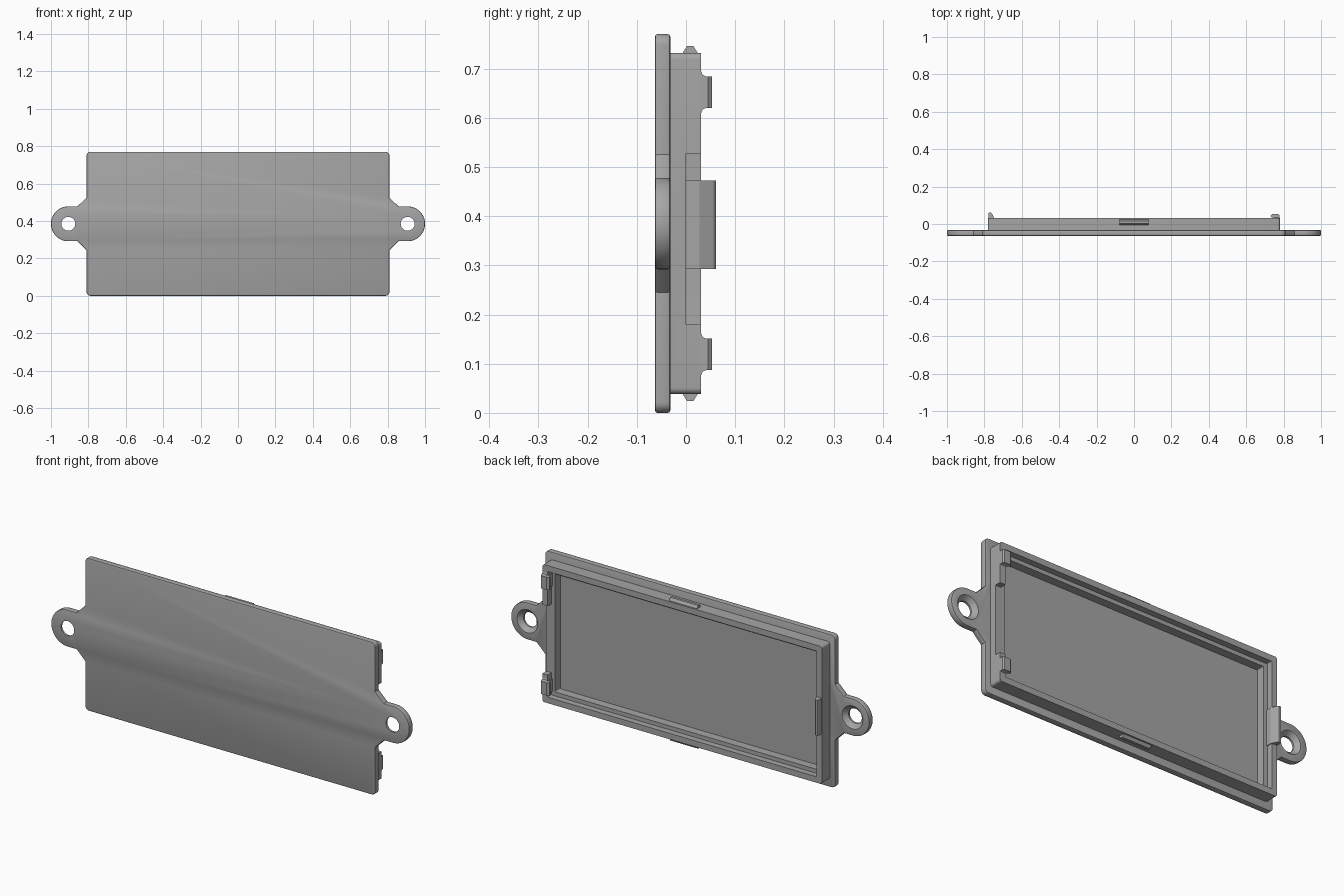
import bpy, bmesh
from math import sin, cos, pi, radians
from mathutils import Matrix

if "Cube" in bpy.data.objects:
    bpy.data.objects.remove(bpy.data.objects["Cube"])

grey = bpy.data.materials.new("plain_grey")
grey.use_nodes = True
colour = (0.38, 0.38, 0.38, 1)
grey.diffuse_color = colour
grey.node_tree.nodes["Principled BSDF"].inputs["Base Color"].default_value = colour

MID = 0.385  # height of the centre line


def finish(name, bm):
    bmesh.ops.recalc_face_normals(bm, faces=bm.faces)
    mesh = bpy.data.meshes.new(name)
    bm.to_mesh(mesh)
    bm.free()
    mesh.materials.append(grey)
    ob = bpy.data.objects.new(name, mesh)
    bpy.context.collection.objects.link(ob)
    return ob


def prism(name, pts, axis, lo, hi):
    """Extrude a 2D outline along one axis from lo to hi."""
    def place(a, b, t):
        return {"x": (t, a, b), "y": (a, t, b), "z": (a, b, t)}[axis]
    bm = bmesh.new()
    face = bm.faces.new([bm.verts.new(place(a, b, lo)) for a, b in pts])
    new = bmesh.ops.extrude_face_region(bm, geom=[face])["geom"]
    bmesh.ops.translate(bm, vec=place(0, 0, hi - lo),
                        verts=[v for v in new if isinstance(v, bmesh.types.BMVert)])
    return finish(name, bm)


def rounded_rect(hx, hz, r, steps=6):
    pts = []
    for q, (sx, sz) in enumerate([(1, 1), (-1, 1), (-1, -1), (1, -1)]):
        for i in range(steps + 1):
            a = (q + i / steps) * pi / 2
            pts.append((sx * (hx - r) + r * cos(a), MID + sz * (hz - r) + r * sin(a)))
    return pts


def cone(name, x, r_front, r_back, lo, hi):
    bm = bmesh.new()
    bmesh.ops.create_cone(bm, cap_ends=True, segments=48, radius1=r_back, radius2=r_front,
                          depth=hi - lo, matrix=Matrix.Translation((x, (lo + hi) / 2, MID))
                          @ Matrix.Rotation(radians(90), 4, "X"))
    return finish(name, bm)


def apply(ob, mod):
    bpy.context.view_layer.objects.active = ob
    bpy.ops.object.modifier_apply(modifier=mod.name)


def cut(ob, cutter):
    cutter.hide_render = True
    mod = ob.modifiers.new("cut", "BOOLEAN")
    mod.object = cutter
    mod.operation = "DIFFERENCE"
    mod.solver = "EXACT"
    apply(ob, mod)
    bpy.data.objects.remove(cutter)


# Cover plate with an ear on each side
ear_x, ear_r = 0.907, 0.093
ear = [(0.81, MID - 0.14), (0.858, MID - ear_r)]
ear += [(ear_x + ear_r * sin(a), MID - ear_r * cos(a))
        for a in (pi * i / 32 for i in range(33))]
ear += [(0.858, MID + ear_r), (0.81, MID + 0.14)]
corners = rounded_rect(0.81, MID, 0.022)
outline = corners[:14] + [(-x, z) for x, z in reversed(ear)] + corners[14:] + ear
plate = prism("cover_plate", outline, "y", -0.063, -0.032)
bevel = plate.modifiers.new("edge", "BEVEL")
bevel.width = 0.005
bevel.segments = 2
bevel.limit_method = "ANGLE"
bevel.angle_limit = radians(60)
apply(plate, bevel)

# Screw holes, countersunk at the back
for x in (-ear_x, ear_x):
    cut(plate, cone("hole_cutter", x, 0.037, 0.037, -0.1, 0.1))
    cut(plate, cone("sink_cutter", x, 0.034, 0.06, -0.056, -0.03))

# Raised rim with an inner ledge around a sunken floor
rim = prism("rim", rounded_rect(0.78, 0.347, 0.013), "y", -0.034, 0.031)
cut(rim, prism("ledge_cutter", rounded_rect(0.75, 0.317, 0.004), "y", 0, 0.1))
for part in (rim, plate):
    cut(part, prism("pocket_cutter", rounded_rect(0.73, 0.297, 0.004), "y", -0.042, 0.1))
notch = [(0, 0.18), (0.1, 0.18), (0.1, 0.527), (0, 0.527)]
cut(rim, prism("notch_cutter", notch, "x", 0.745, 0.9))

# Snap bumps on the top and bottom of the rim
for name, side in (("top_bump", 1), ("bottom_bump", -1)):
    profile = [(-0.006, 0.34), (-0.006, 0.348), (0.002, 0.361), (0.015, 0.361),
               (0.023, 0.348), (0.023, 0.34)]
    prism(name, [(y, MID + side * z) for y, z in profile], "x", -0.078, 0.078)

# Latch tab on the right end
tab = [(-0.779, 0), (-0.779, 0.056), (-0.776, 0.061), (-0.765, 0.061),
       (-0.759, 0.056), (-0.746, 0.027), (-0.746, 0)]
prism("latch_tab", tab, "z", 0.293, 0.472)

# Paired hooks on the left end, with flared feet
hook = [(0.779, 0.0), (0.779, 0.045), (0.772, 0.053), (0.74, 0.053),
        (0.729, 0.045), (0.729, 0.04), (0.745, 0.031), (0.745, 0.0)]
for name, z in (("lower_hook", 0.119), ("upper_hook", 0.652)):
    prism(name, hook, "z", z - 0.032, z + 0.032)
    foot = [(0.02, z - 0.042), (0.031, z - 0.042), (0.034, z - 0.035), (0.041, z - 0.032),
            (0.041, z + 0.032), (0.034, z + 0.035), (0.031, z + 0.042), (0.02, z + 0.042)]
    prism(name + "_foot", foot, "x", 0.751, 0.7785)

# Smooth the round parts and keep the hard edges
for ob in (plate, rim):
    bpy.ops.object.select_all(action="DESELECT")
    ob.select_set(True)
    bpy.context.view_layer.objects.active = ob
    bpy.ops.object.shade_smooth_by_angle(angle=radians(30))
